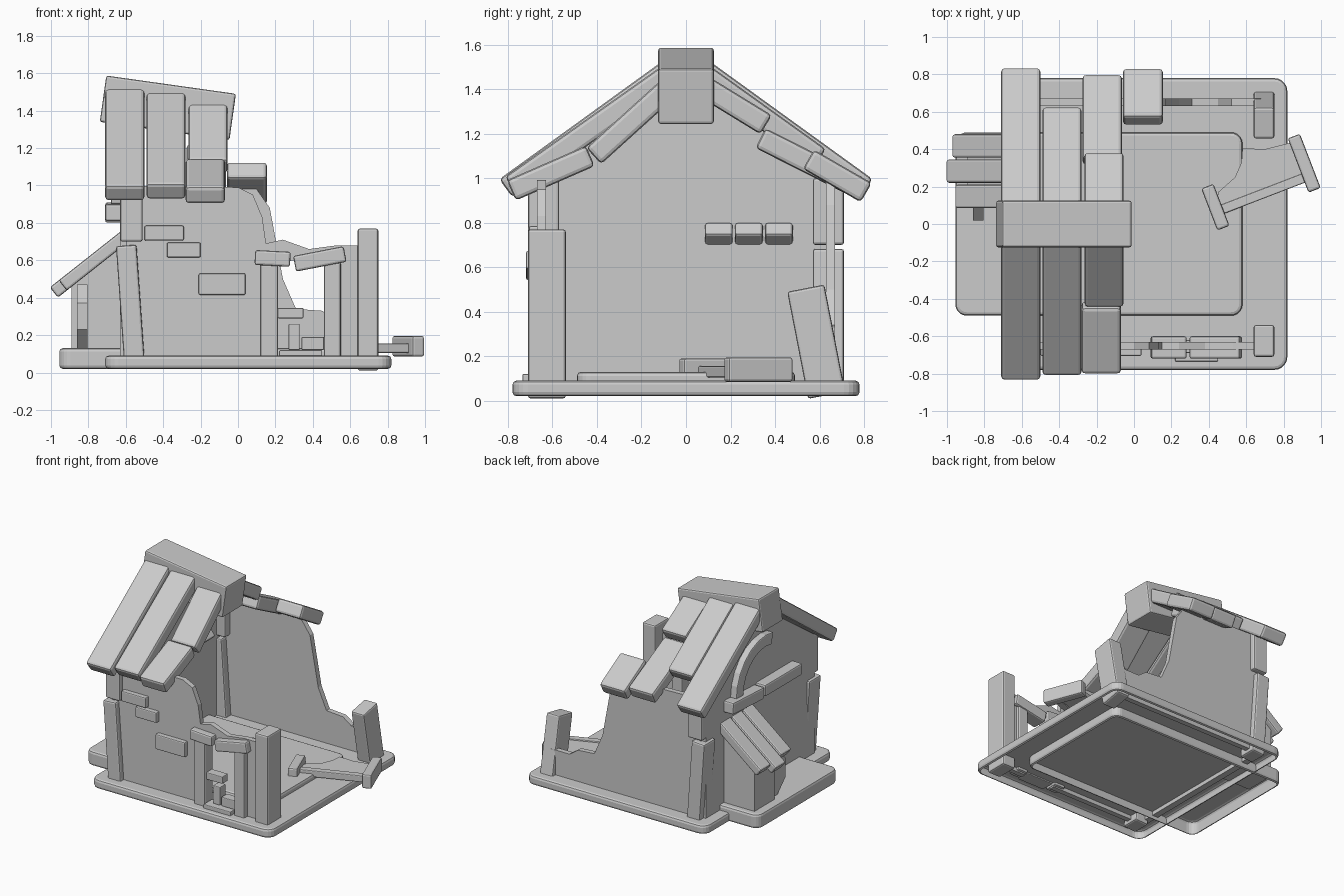
import bpy, bmesh, math
from mathutils import Matrix, Vector

if "Cube" in bpy.data.objects:
    bpy.data.objects.remove(bpy.data.objects["Cube"])


def finish(name, bm, bevel=0.0, mat=None):
    if mat:
        bm.transform(mat)
    bmesh.ops.recalc_face_normals(bm, faces=bm.faces)
    me = bpy.data.meshes.new(name)
    bm.to_mesh(me)
    bm.free()
    ob = bpy.data.objects.new(name, me)
    bpy.context.collection.objects.link(ob)
    if bevel:
        m = ob.modifiers.new("Bevel", 'BEVEL')
        m.width, m.segments, m.limit_method = bevel, 2, 'ANGLE'
    return ob


def box(name, x, y, z, rot=(0, 0, 0), bevel=0.012):
    """Bevelled block from its ranges, turned about its centre (degrees)."""
    bm = bmesh.new()
    size = [b - a for a, b in (x, y, z)]
    mid = [(a + b) / 2 for a, b in (x, y, z)]
    bmesh.ops.create_cube(bm, size=1, matrix=Matrix.Diagonal((*size, 1)))
    m = Matrix.Translation(mid)
    for a, ax in zip(rot, 'XYZ'):
        m = m @ Matrix.Rotation(math.radians(a), 4, ax)
    return finish(name, bm, bevel, m)


def prism(name, pts, axis, lo, hi, bevel=0.0):
    """Outline extruded along an axis: X uses (y,z), Y uses (x,z), Z uses (x,y)."""
    put = {'X': lambda a, b: (lo, a, b), 'Y': lambda a, b: (a, lo, b), 'Z': lambda a, b: (a, b, lo)}[axis]
    bm = bmesh.new()
    f = bm.faces.new([bm.verts.new(put(*p)) for p in pts])
    ext = bmesh.ops.extrude_face_region(bm, geom=[f])
    d = Vector([(hi - lo) * (axis == a) for a in 'XYZ'])
    bmesh.ops.translate(bm, vec=d, verts=[v for v in ext['geom'] if isinstance(v, bmesh.types.BMVert)])
    return finish(name, bm, bevel)


def slab(name, x0, x1, y0, y1, z0, z1, r, edge):
    """Rounded slab, hollow underneath."""
    bm = bmesh.new()
    bmesh.ops.create_cube(bm, size=1, matrix=Matrix.Translation(((x0 + x1) / 2, (y0 + y1) / 2, (z0 + z1) / 2))
                          @ Matrix.Diagonal((x1 - x0, y1 - y0, z1 - z0, 1)))
    up = [e for e in bm.edges if abs(e.verts[0].co.z - e.verts[1].co.z) > 0.01]
    bmesh.ops.bevel(bm, geom=up, offset=r, segments=5, profile=0.5, affect='EDGES')
    rim = [e for e in bm.edges if abs(e.verts[0].co.z - e.verts[1].co.z) < 1e-5]
    bmesh.ops.bevel(bm, geom=rim, offset=edge, segments=2, profile=0.5, affect='EDGES')
    bm.normal_update()
    low = [f for f in bm.faces if f.normal.z < -0.99]
    bmesh.ops.delete(bm, geom=low, context='FACES_ONLY')
    return finish(name, bm)


def plank(name, x, a, b, t=0.1, bevel=0.018):
    """Roof board running between two (y, z) centre points."""
    (y1, z1), (y2, z2) = a, b
    n = math.hypot(y2 - y1, z2 - z1) / 2
    ym, zm = (y1 + y2) / 2, (z1 + z2) / 2
    ang = math.degrees(math.atan2(z2 - z1, y2 - y1))
    return box(name, x, (ym - n, ym + n), (zm - t / 2, zm + t / 2), (ang, 0, 0), bevel)


# Base and floor
slab("base", -0.71, 0.82, -0.78, 0.78, 0.02, 0.09, 0.07, 0.018)
slab("floor", -0.955, 0.58, -0.49, 0.49, 0.02, 0.13, 0.06, 0.018)

# Walls
prism("gable_wall", [(-0.66, 0.06), (0.66, 0.06), (0.66, 1.0), (0, 1.46), (-0.66, 1.0)], 'X', -0.63, -0.58)
prism("front_wall", [(-0.6, 0.06), (0.21, 0.06), (0.21, 0.6), (0.47, 0.6), (0.47, 0.06), (0.68, 0.06),
                     (0.68, 0.68), (0.53, 0.68), (0.38, 0.66), (0.24, 0.71), (0.15, 0.69), (0.13, 0.83),
                     (0.08, 0.95), (0.0, 0.99), (-0.6, 1.0)], 'Y', -0.67, -0.63)
prism("back_wall", [(-0.6, 0.06), (0.68, 0.06), (0.68, 0.28), (0.52, 0.28), (0.45, 0.33), (0.31, 0.34),
                    (0.24, 0.5), (0.17, 0.88), (0.1, 0.98), (-0.6, 1.0)], 'Y', 0.63, 0.67)

# Corner posts, left ones split in two
for side, s in (("front", -1), ("back", 1)):
    y = sorted((s * 0.57, s * 0.71))
    box(side + "_left_post_lower", (-0.63, -0.52), y, (0.03, 0.68), (0, -4, 0))
    box(side + "_left_post_upper", (-0.63, -0.51), y, (0.7, 1.0))
box("front_right_post", (0.64, 0.75), (-0.71, -0.54), (0.01, 0.77))
box("back_right_post", (0.64, 0.75), (0.5, 0.67), (0.02, 0.51), (11, 0, 0))

# Roof ridge and boards
box("ridge_beam", (-0.725, -0.025), (-0.125, 0.125), (1.29, 1.54), (0, 8, 0))
plank("front_roof_board_1", (-0.71, -0.5), (-0.07, 1.49), (-0.81, 0.955))
plank("front_roof_board_2", (-0.49, -0.28), (-0.07, 1.47), (-0.785, 0.965))
plank("front_roof_board_3_top", (-0.265, -0.055), (-0.05, 1.43), (-0.415, 1.1))
plank("front_roof_board_3_low", (-0.28, -0.07), (-0.43, 1.1), (-0.785, 0.945))
plank("back_roof_board_1", (-0.71, -0.5), (0.07, 1.49), (0.81, 0.955))
plank("back_roof_board_2", (-0.49, -0.28), (0.07, 1.47), (0.6, 1.09))
plank("back_roof_board_3_top", (-0.265, -0.055), (0.05, 1.43), (0.36, 1.24))
plank("back_roof_board_3_low", (-0.275, -0.065), (0.335, 1.18), (0.78, 0.955))
plank("back_roof_board_4", (-0.06, 0.155), (0.55, 1.085), (0.81, 0.935))

# Doorway: jambs, lintel stones, sill and rubble
box("left_jamb", (0.12, 0.215), (-0.71, -0.61), (0.07, 0.58))
box("right_jamb", (0.46, 0.55), (-0.71, -0.61), (0.07, 0.59))
box("left_lintel", (0.09, 0.28), (-0.72, -0.6), (0.57, 0.65), (0, 3, 0))
box("right_lintel", (0.3, 0.575), (-0.72, -0.6), (0.565, 0.65), (0, -11, 0))
box("sill", (0.22, 0.45), (-0.735, -0.63), (0.08, 0.12), bevel=0.006)
for i, (x, z) in enumerate([((0.21, 0.35), (0.29, 0.345)), ((0.27, 0.33), (0.12, 0.26)),
                            ((0.34, 0.4), (0.12, 0.19)), ((0.39, 0.46), (0.12, 0.19))]):
    box(f"doorway_rubble_{i + 1}", x, (-0.69, -0.62), z, bevel=0.006)

# Loose bricks on the front wall
for i, (x, z) in enumerate([((-0.5, -0.29), (0.705, 0.785)), ((-0.38, -0.2), (0.615, 0.695)),
                            ((-0.21, 0.04), (0.415, 0.53))]):
    box(f"wall_brick_{i + 1}", x, (-0.705, -0.64), z, bevel=0.008)

# Gable window: broken arch over a two-part ledge
arc = [math.radians(a) for a in range(0, 106, 15)]
ring = [(0.36 * math.cos(a), 0.9 + 0.36 * math.sin(a)) for a in arc]
ring += [(0.27 * math.cos(a), 0.9 + 0.27 * math.sin(a)) for a in reversed(arc)]
prism("window_arch", ring, 'X', -0.68, -0.6, 0.008)
box("window_ledge_back", (-0.71, -0.61), (0.06, 0.44), (0.81, 0.9), (3, 0, 0))
box("window_ledge_front", (-0.71, -0.61), (-0.4, 0.05), (0.81, 0.9))

# Lean-to on the left: shed, wheel and sloping boards through the wall
prism("shed", [(-0.89, 0.08), (-0.6, 0.08), (-0.6, 0.7), (-0.89, 0.48)], 'Y', 0.2, 0.44)
wheel = [(0.19 + 0.185 * math.cos(math.radians(22.5 + 45 * i)),
          0.3 + 0.185 * math.sin(math.radians(22.5 + 45 * i))) for i in range(8)]
prism("shed_wheel", wheel, 'X', -0.86, -0.805)
tilt = math.atan2(0.3, 0.38)
for i, (y, cut) in enumerate([((0.355, 0.48), 0.04), ((0.22, 0.345), 0.0), ((0.085, 0.21), 0.06)]):
    n = 0.56 - cut
    cx, cz = -0.545 - n / 2 * math.cos(tilt), 0.775 - n / 2 * math.sin(tilt)
    box(f"shed_roof_board_{i + 1}", (cx - n / 2, cx + n / 2), y, (cz - 0.035, cz + 0.035),
        (0, -math.degrees(tilt), 0))

# Fallen door panel on the right, with its rails
prism("fallen_panel", [(0.45, 0.06), (0.92, 0.24), (0.86, 0.44), (0.7, 0.4), (0.58, 0.405), (0.575, 0.33),
                       (0.54, 0.25), (0.45, 0.17)], 'Z', 0.115, 0.145)
box("fallen_bar", (0.42, 0.95), (0.135, 0.185), (0.105, 0.155), (0, 0, 21), 0.006)
box("fallen_end_small", (0.4, 0.47), (-0.03, 0.21), (0.09, 0.19), (0, 0, 21))
box("fallen_end_large", (0.875, 0.945), (0.17, 0.48), (0.085, 0.195), (0, 0, 21))
